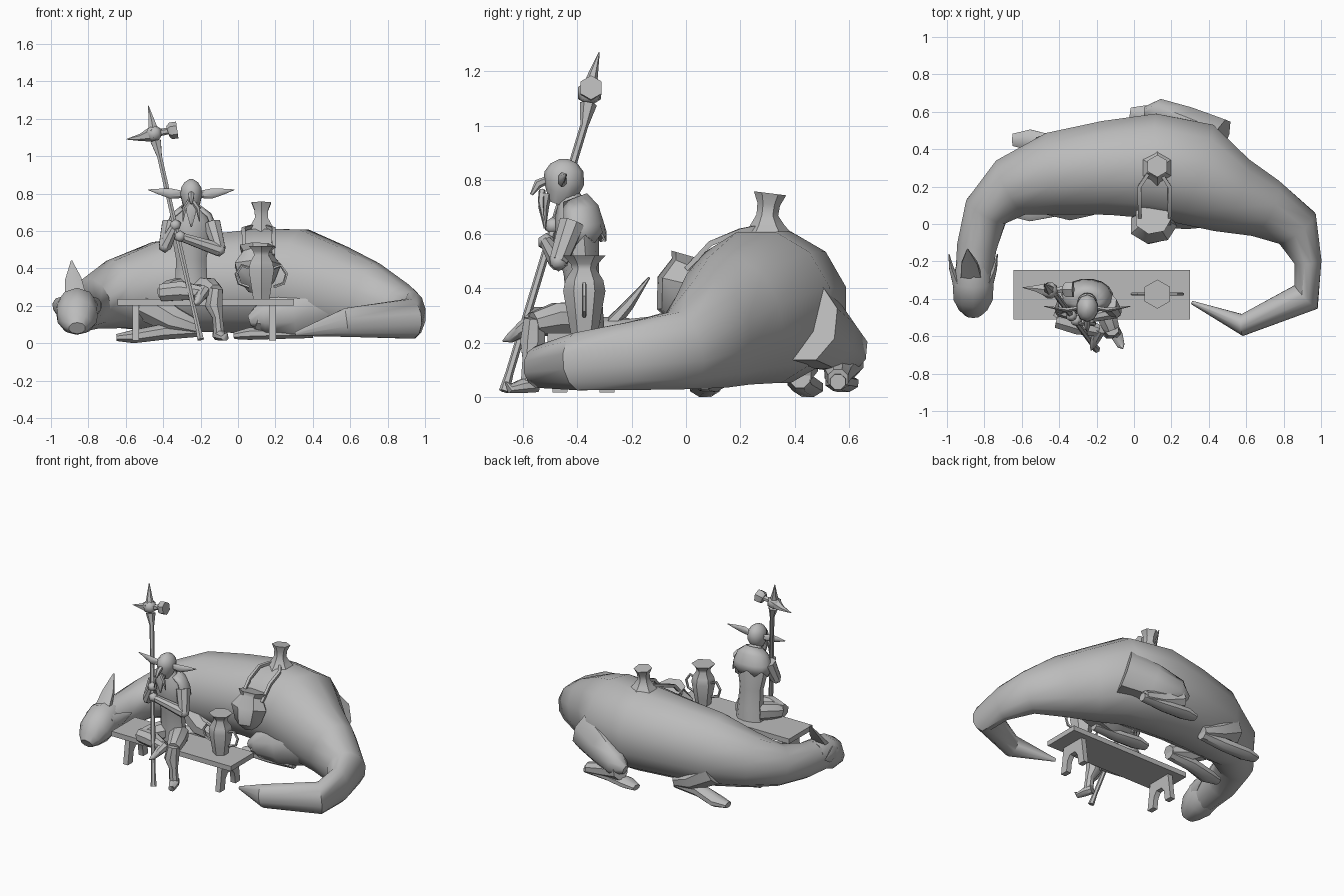
import bpy, bmesh, math
from mathutils import Vector

cube = bpy.data.objects.get("Cube")
if cube:
    bpy.data.objects.remove(cube, do_unlink=True)

clay = bpy.data.materials.new("plain grey")
clay.use_nodes = True
grey = (0.5, 0.5, 0.5, 1)
clay.diffuse_color = grey
clay.node_tree.nodes["Principled BSDF"].inputs["Base Color"].default_value = grey
parts = []


def finish(name, bm):
    """Turn a bmesh into a finished object."""
    bmesh.ops.recalc_face_normals(bm, faces=bm.faces)
    mesh = bpy.data.meshes.new(name)
    bm.to_mesh(mesh)
    bm.free()
    mesh.materials.append(clay)
    obj = bpy.data.objects.new(name, mesh)
    bpy.context.collection.objects.link(obj)
    parts.append(obj)
    return obj


def tube(name, stations, sides=8, capped=True):
    """Loft along stations of x, y, z, half width and optional half height."""
    bm = bmesh.new()
    points = [Vector(s[:3]) for s in stations]
    last = len(points) - 1
    span = points[last] - points[0]
    # Upright lofts keep their depth along y, the others their height along z
    upright = abs(span.z) > 0.75 * span.length
    guide = Vector((0, 1, 0)) if upright else Vector((0, 0, 1))
    rings = []
    for i, (point, station) in enumerate(zip(points, stations)):
        along = points[min(i + 1, last)] - points[max(i - 1, 0)]
        along.normalize()
        side = along.cross(guide).normalized()
        up = side.cross(along)
        ring = []
        for k in range(sides):
            a = math.tau * (k + 0.5) / sides
            ring.append(bm.verts.new(point + side * math.cos(a) * station[3]
                                     + up * math.sin(a) * station[-1]))
        rings.append(ring)
    for low, high in zip(rings, rings[1:]):
        for k in range(sides):
            n = (k + 1) % sides
            bm.faces.new((low[k], low[n], high[n], high[k]))
    if capped:
        bm.faces.new(rings[0])
        bm.faces.new(rings[-1])
    return finish(name, bm)


def box(name, low, high):
    bm = bmesh.new()
    bmesh.ops.create_cube(bm, size=1)
    for v in bm.verts:
        v.co = [l + (c + 0.5) * (h - l) for c, l, h in zip(v.co, low, high)]
    finish(name, bm)


def ball(name, centre, radius):
    bm = bmesh.new()
    bmesh.ops.create_icosphere(bm, subdivisions=1, radius=radius)
    bmesh.ops.translate(bm, verts=bm.verts, vec=centre)
    finish(name, bm)


# Reclining beast: one curled loft from neck to tail tip
tube("beast_body", [
    (-.86, -.3, .17, .1, .11), (-.84, -.12, .18, .11, .12),
    (-.79, .07, .21, .125, .14), (-.65, .2, .26, .17, .19),
    (-.42, .27, .3, .23, .25), (-.15, .3, .32, .26, .27),
    (.1, .31, .33, .29, .29), (.32, .27, .33, .29, .29),
    (.51, .16, .28, .22, .25), (.69, .09, .23, .17, .21),
    (.87, -.02, .17, .13, .15), (.93, -.2, .15, .075, .13),
    (.92, -.39, .13, .09, .11), (.58, -.54, .11, .06, .08),
    (.31, -.42, .05, .01, .012)], sides=12)
tube("beast_head", [
    (-.86, -.2, .19, .09, .1), (-.86, -.31, .18, .115, .12),
    (-.86, -.39, .14, .11, .11), (-.86, -.45, .1, .08, .065),
    (-.86, -.485, .08, .045, .035)], sides=10)
tube("beast_crest", [
    (-.87, -.29, .25, .065, .03), (-.88, -.21, .34, .05, .02),
    (-.89, -.135, .44, .004)], sides=6)
for label, s in (("left", 1), ("right", -1)):
    tube(label + "_cheek_fin", [
        (-.86 + s * .08, -.33, .19, .03, .06),
        (-.86 + s * .115, -.24, .2, .015, .04),
        (-.86 + s * .13, -.16, .21, .003)], sides=6)

# Folded legs, outer side then inner side
for label, thigh, knee, hock, drop in (
        ("outer", .45, .6, .56, 0), ("inner", .1, .05, .07, .06)):
    tube(label + "_hind_thigh", [
        (.46, thigh, .27 - drop, .12, .15), (.28, (thigh + knee) / 2, .22 - drop, .11, .13),
        (.13, knee, .17 - drop / 2, .075, .09), (.06, knee, .15 - drop / 2, .03)])
    tube(label + "_hind_shank", [
        (.1, knee, .13, .06), (.24, hock, .09, .055), (.38, hock, .065, .04)])
    tube(label + "_hind_foot", [
        (.4, hock, .055, .03), (.22, hock, .055, .05, .035),
        (.06, hock + .02, .05, .06, .035), (-.02, hock + .03, .04, .035, .02)])
for label, shoulder, elbow, paw in (("outer", .38, .42, .45), ("inner", .15, .09, .07)):
    tube(label + "_front_arm", [
        (-.48, shoulder, .21, .1), (-.34, elbow, .12, .075), (-.22, elbow, .08, .045)])
    tube(label + "_front_paw", [
        (-.22, elbow, .07, .04), (-.4, elbow, .06, .05, .045),
        (-.56, paw, .035, .06, .038), (-.65, paw, .03, .035, .02)])

# Saddle vessel, its hanging pot and straps
tube("saddle_flask", [
    (.125, .3, .56, .13), (.125, .3, .63, .065), (.125, .3, .67, .04),
    (.125, .305, .71, .042), (.125, .31, .75, .06)], sides=6)
tube("hanging_pot", [
    (.1, .0, .28, .05), (.1, -.015, .33, .095), (.1, -.01, .42, .13, .1),
    (.1, .02, .48, .08), (.1, .03, .515, .1, .09)], sides=7)
for label, x in (("right", .03), ("left", .19)):
    tube(label + "_pot_strap", [
        (x, .0, .47, .012), (x, .09, .565, .014), (x, .2, .61, .014),
        (.11, .32, .635, .012)], sides=4)

# Bench with arched end boards
box("bench_seat", (-.645, -.51, .2), (.3, -.245, .235))
arch = [(.115, .015), (.06, .015), (.05, .09), (.025, .125)]
outline = arch + [(-y, z) for y, z in reversed(arch)] + [(-.09, .2), (.09, .2)]
for label, x in (("right", -.565), ("left", .165)):
    bm = bmesh.new()
    face = bm.faces.new([bm.verts.new((x, y - .378, z)) for y, z in outline])
    grown = bmesh.ops.extrude_face_region(bm, geom=[face], use_keep_orig=True)
    moved = [g for g in grown["geom"] if isinstance(g, bmesh.types.BMVert)]
    bmesh.ops.translate(bm, verts=moved, vec=(.037, 0, 0))
    finish(label + "_bench_leg", bm)

# Two-handled vase on the bench
vx, vy = .125, -.375
tube("vase", [(vx, vy, z, r) for r, z in (
    (.05, .235), (.06, .29), (.078, .39), (.07, .43), (.045, .47),
    (.05, .49), (.078, .52))], sides=6)
for label, s in (("left", 1), ("right", -1)):
    tube(label + "_vase_handle", [(vx + s * d, vy, z, .009) for d, z in (
        (.06, .4), (.105, .415), (.135, .37), (.12, .32), (.065, .3))], sides=5)

# Seated figure: torso, head and face
cx = -.25
tube("torso", [(cx, y, z, w, d) for y, z, w, d in (
    (-.37, .235, .1, .07), (-.375, .33, .09, .068), (-.385, .45, .085, .065),
    (-.4, .58, .11, .08), (-.41, .67, .1, .075), (-.43, .74, .035, .04))], sides=10)
tube("head", [(cx, y, z, w, d) for y, z, w, d in (
    (-.475, .71, .025, .03), (-.46, .75, .05, .06), (-.45, .79, .06, .075),
    (-.45, .83, .058, .072), (-.45, .86, .038, .05), (-.45, .877, .01, .015))], sides=10)
tube("nose", [(cx, -.5, .805, .014), (cx, -.545, .785, .017), (cx, -.57, .745, .006)], sides=6)
tube("beard", [(cx, -.515, .75, .035, .02), (cx, -.525, .7, .03, .02),
               (cx, -.52, .62, .004)], sides=6)
for label, s in (("left", 1), ("right", -1)):
    tube(label + "_ear", [
        (cx + s * .05, -.45, .795, .012, .02), (cx + s * .11, -.46, .8, .014, .027),
        (cx + s * .17, -.45, .81, .008, .016), (cx + s * .23, -.44, .82, .002)], sides=6)
    tube(label + "_moustache", [
        (cx + s * .008, -.53, .76, .013), (cx + s * .035, -.535, .72, .012),
        (cx + s * .045, -.525, .65, .003)], sides=5)

# Shoulder cape with a ragged hem, open at the front
cape = tube("shoulder_cape", [(cx, y, z, w, d) for y, z, w, d in (
    (-.42, .73, .055, .06), (-.405, .69, .11, .085),
    (-.4, .63, .135, .1), (-.39, .56, .14, .1))], sides=16, capped=False)
bm = bmesh.new()
bm.from_mesh(cape.data)
for v in list(bm.verts)[-16::2]:
    v.co.z += .035
front = [f for f in bm.faces if f.calc_center_median().y < -.455]
bmesh.ops.delete(bm, geom=front, context="FACES")
bm.to_mesh(cape.data)
bm.free()
shell = cape.modifiers.new("thickness", "SOLIDIFY")
shell.thickness = .01

# Arms reaching to the staff
for label, shoulder, elbow, hand in (
        ("left", (-.14, -.42, .64), (-.1, -.47, .5), (-.31, -.515, .57)),
        ("right", (-.36, -.42, .64), (-.39, -.46, .52), (-.335, -.49, .63))):
    tube(label + "_upper_arm", [(*shoulder, .05), (*elbow, .036)])
    tube(label + "_forearm", [(*elbow, .038), (*hand, .024)])
    ball(label + "_elbow", elbow, .038)
    ball(label + "_hand", hand, .034)

# Legs: one planted, one crossed over the bench
tube("left_thigh", [(-.2, -.38, .29, .065), (-.15, -.48, .29, .06), (-.12, -.56, .27, .045)])
tube("left_shin", [(-.12, -.56, .29, .04), (-.13, -.565, .2, .05),
                   (-.11, -.575, .14, .03), (-.1, -.58, .04, .032)])
tube("left_boot", [(-.11, -.55, .045, .03), (-.09, -.6, .04, .034, .028),
                   (-.07, -.65, .03, .022, .018), (-.06, -.665, .055, .004)])
tube("right_thigh", [(-.3, -.38, .29, .065), (-.36, -.46, .28, .06), (-.39, -.51, .27, .05)])
tube("right_shin", [(-.41, -.51, .27, .05), (-.3, -.54, .28, .055), (-.19, -.57, .27, .035)])
tube("right_boot", [(-.18, -.56, .28, .035), (-.2, -.6, .25, .03),
                    (-.22, -.65, .215, .018), (-.23, -.675, .205, .003)])

# Staff with a spiked hammer head
tube("staff", [(-.2, -.67, .02, .02), (-.215, -.65, .09, .015),
               (-.42, -.375, 1.0, .015), (-.44, -.36, 1.08, .032)], sides=6)
hub = Vector((-.45, -.355, 1.12))
ball("staff_hub", hub, .05)
tube("top_spike", [(*hub, .035), (-.46, -.345, 1.18, .02), (-.48, -.32, 1.27, .002)], sides=6)
tube("side_spike", [(*hub, .045), (-.52, -.345, 1.1, .02), (-.595, -.34, 1.09, .002)], sides=6)
tube("hammer_neck", [(*hub, .02), (-.37, -.35, 1.135, .018)], sides=6)
tube("hammer_head", [(-.375, -.35, 1.13, .03), (-.36, -.35, 1.135, .045),
                     (-.325, -.35, 1.14, .045)], sides=6)

# Smooth shading with crisp folds
bpy.ops.object.select_all(action="DESELECT")
for obj in parts:
    obj.select_set(True)
bpy.context.view_layer.objects.active = parts[0]
bpy.ops.object.shade_smooth_by_angle(angle=math.radians(42))
